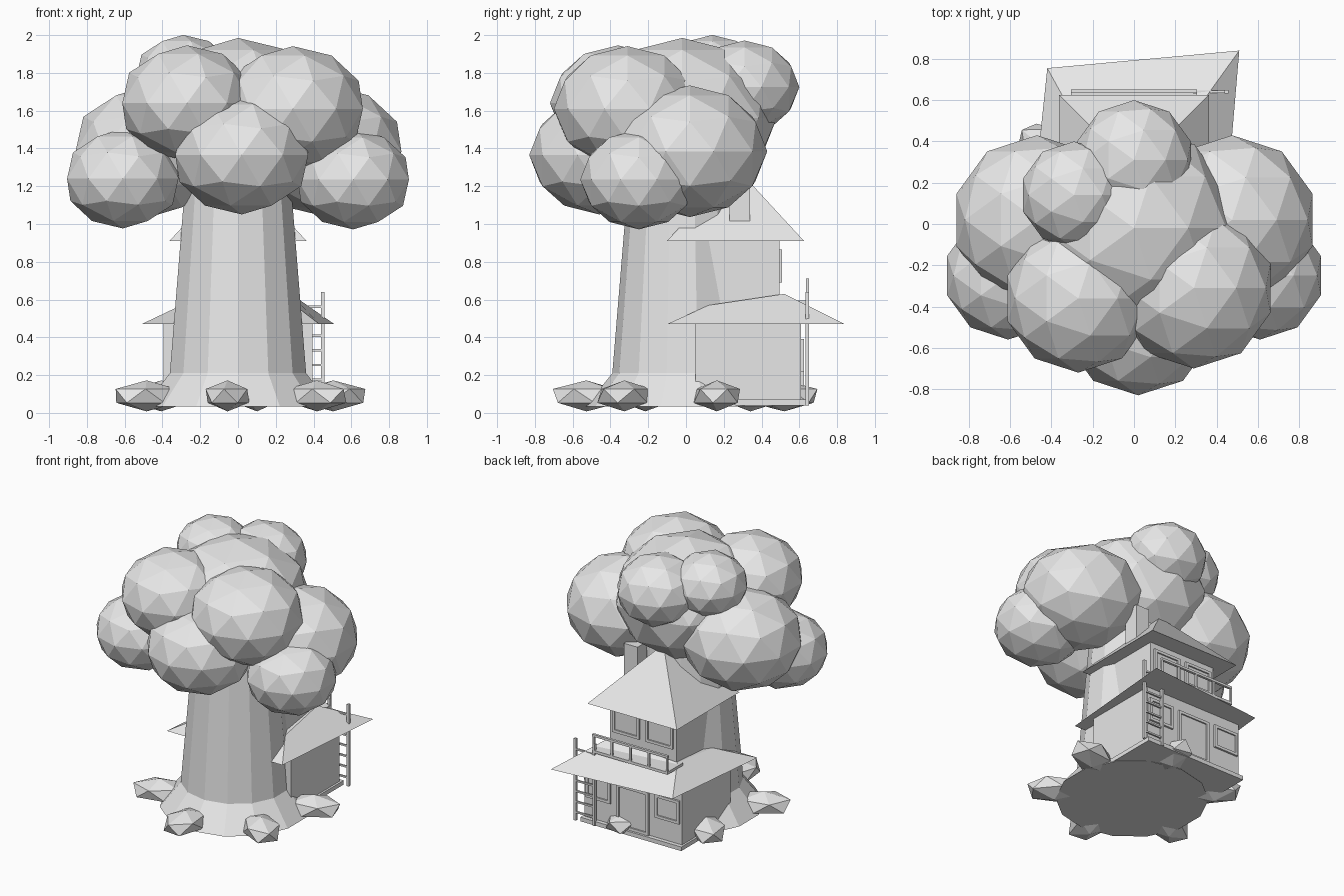
import bpy, bmesh, math
from mathutils import Matrix, Vector

if "Cube" in bpy.data.objects:
    bpy.data.objects.remove(bpy.data.objects["Cube"], do_unlink=True)

grey = bpy.data.materials.new("plain_grey")
grey.use_nodes = True
grey.diffuse_color = (0.8, 0.8, 0.8, 1)
grey.node_tree.nodes["Principled BSDF"].inputs["Base Color"].default_value = (0.8, 0.8, 0.8, 1)


def finish(name, bm):
    bmesh.ops.recalc_face_normals(bm, faces=bm.faces[:])
    mesh = bpy.data.meshes.new(name)
    bm.to_mesh(mesh)
    bm.free()
    mesh.materials.append(grey)
    obj = bpy.data.objects.new(name, mesh)
    bpy.context.collection.objects.link(obj)
    return obj


def add_box(bm, x, y, z):
    """Box from three (low, high) ranges."""
    lo, hi = Vector((x[0], y[0], z[0])), Vector((x[1], y[1], z[1]))
    m = Matrix.Translation((lo + hi) / 2) @ Matrix.Diagonal((*(hi - lo), 1))
    bmesh.ops.create_cube(bm, size=1, matrix=m)


def box(name, x, y, z):
    bm = bmesh.new()
    add_box(bm, x, y, z)
    return finish(name, bm)


def loft(name, rings):
    """Closed solid through rings with equal point counts."""
    bm = bmesh.new()
    loops = [[bm.verts.new(p) for p in ring] for ring in rings]
    n = len(loops[0])
    for a, b in zip(loops, loops[1:]):
        for i in range(n):
            j = (i + 1) % n
            bm.faces.new((a[i], a[j], b[j], b[i]))
    bm.faces.new(loops[0])
    bm.faces.new(loops[-1])
    return finish(name, bm)


def ball(name, subdivisions, matrix):
    bm = bmesh.new()
    bmesh.ops.create_icosphere(bm, subdivisions=subdivisions, radius=1, matrix=matrix)
    return finish(name, bm)


# Tree trunk with flared foot
def ring(radius, z, sides=14):
    step = 2 * math.pi / sides
    return [(radius * math.sin(i * step), -0.02 - radius * math.cos(i * step), z) for i in range(sides)]


loft("trunk", [ring(0.51, 0.035), ring(0.37, 0.21), ring(0.28, 1.3)])

# Foliage clumps: centre and radius, slightly flattened
clumps = {
    "crown": (0, -0.02, 1.56, 0.5),
    "front_right": (-0.27, -0.36, 1.64, 0.36),
    "front_left": (0.29, -0.31, 1.61, 0.39),
    "front_low": (0.02, -0.46, 1.365, 0.37),
    "side_low_right": (-0.61, -0.25, 1.24, 0.31),
    "side_low_left": (0.61, -0.25, 1.235, 0.31),
    "side_right": (-0.47, 0.02, 1.385, 0.41),
    "side_left": (0.475, 0.02, 1.385, 0.41),
    "back": (0, 0.31, 1.725, 0.29),
    "top": (-0.29, 0.14, 1.78, 0.26),
}
for name, (x, y, z, r) in clumps.items():
    ball("foliage_" + name, 2, Matrix.Translation((x, y, z)) @ Matrix.Diagonal((r, r, r * 0.85, 1)))

# Rocks round the foot, stretched outwards
for i, deg in enumerate((-96, -38, 18, 79, 140, -156)):
    m = (Matrix.Rotation(math.radians(deg), 4, "Z") @ Matrix.Translation((0.53, 0, 0.09))
         @ Matrix.Diagonal((0.2, 0.13, 0.082, 1)))
    ball(f"rock_{i + 1}", 1, m)

# House storeys
box("house_base", (-0.41, 0.41), (0.05, 0.64), (0.04, 0.07))
box("lower_storey", (-0.395, 0.395), (0.05, 0.61), (0.05, 0.475))
box("upper_storey", (-0.27, 0.27), (0.02, 0.495), (0.5, 0.92))

# Crooked skirt roof and pyramid roof
loft("lower_roof", [
    [(-0.51, -0.1, 0.47), (0.43, -0.1, 0.47), (0.51, 0.84, 0.47), (-0.42, 0.755, 0.47)],
    [(-0.3, 0.12, 0.57), (0.3, 0.12, 0.57), (0.28, 0.52, 0.63), (-0.28, 0.5, 0.6)],
])


def square(half, z):
    return [(sx * half, 0.262 + sy * half, z) for sx, sy in ((-1, -1), (1, -1), (1, 1), (-1, 1))]


loft("upper_roof", [square(0.363, 0.91), square(0.003, 1.3)])
box("chimney", (0.155, 0.265), (0.23, 0.34), (1.0, 1.27))


# Door and windows: pane with a raised frame
def framed(name, x, z, wall, bar=0.02):
    bm = bmesh.new()
    add_box(bm, x, (wall - 0.01, wall + 0.004), z)
    front = (wall - 0.01, wall + 0.014)
    for a in (x[0], x[1] - bar):
        add_box(bm, (a, a + bar), front, z)
    for b in (z[0], z[1] - bar):
        add_box(bm, x, front, (b, b + bar))
    finish(name, bm)


framed("door", (-0.13, 0.13), (0.07, 0.385), 0.61)
for side, s in (("left", 1), ("right", -1)):
    framed(side + "_lower_window", (s * 0.28 - 0.1, s * 0.28 + 0.1), (0.22, 0.39), 0.61)
    framed(side + "_upper_window", (s * 0.135 - 0.11, s * 0.135 + 0.11), (0.69, 0.865), 0.495)

# Balcony floor and railing
box("balcony_floor", (-0.305, 0.305), (0.47, 0.65), (0.575, 0.595))
bm = bmesh.new()
for i in range(5):
    x = -0.298 + i * 0.149
    add_box(bm, (x - 0.007, x + 0.007), (0.636, 0.65), (0.58, 0.7))
add_box(bm, (-0.305, 0.305), (0.634, 0.652), (0.695, 0.712))
finish("balcony_railing", bm)

# Ladder
bm = bmesh.new()
for x in (0.295, 0.448):
    add_box(bm, (x - 0.009, x + 0.009), (0.632, 0.65), (0.04, 0.64))
for i in range(7):
    z = 0.1 + i * 0.077
    add_box(bm, (0.295, 0.448), (0.635, 0.647), (z - 0.006, z + 0.006))
finish("ladder", bm)
